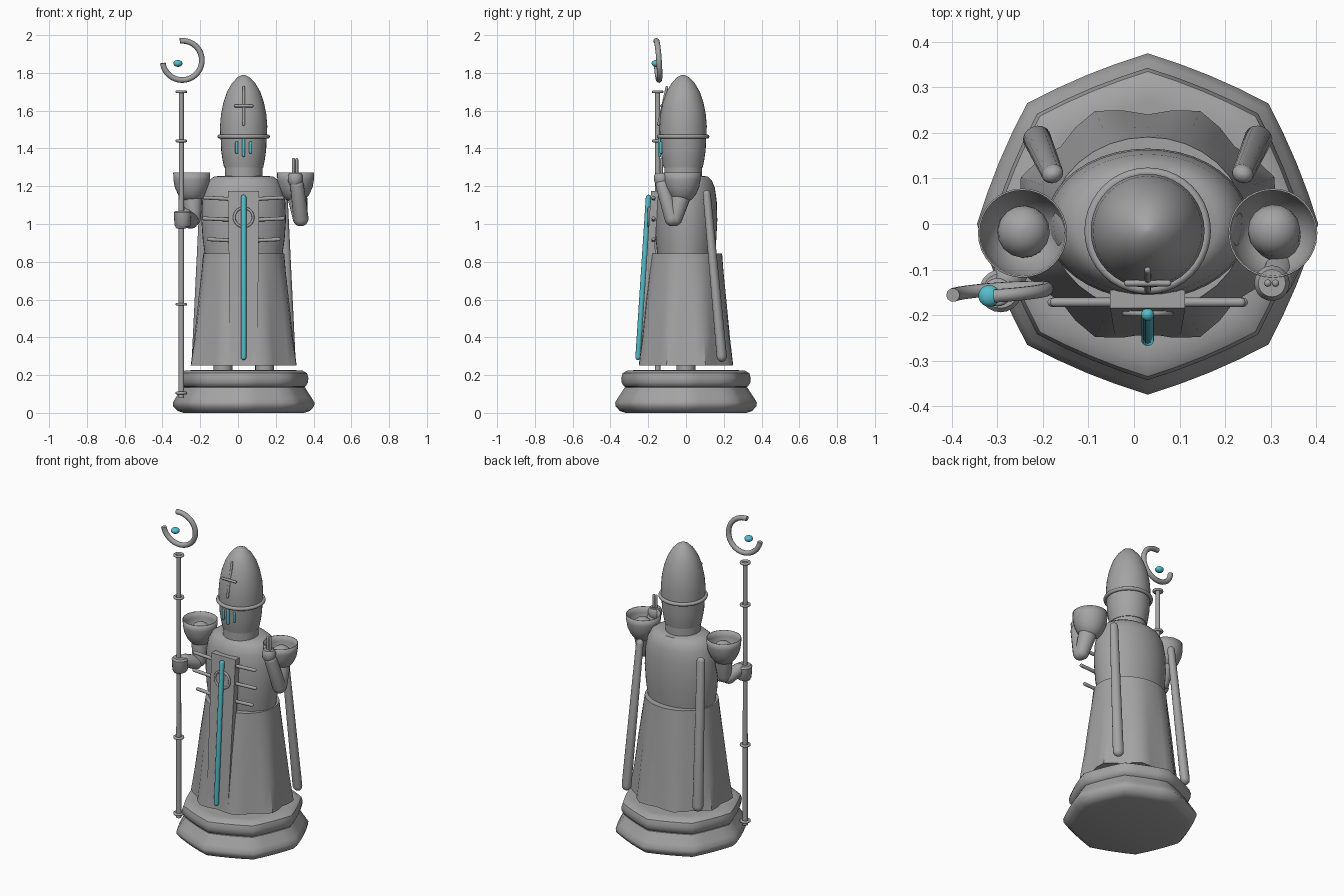
import bpy, bmesh, math
from mathutils import Vector

cube = bpy.data.objects.get("Cube")
if cube:
    bpy.data.objects.remove(cube)


def material(name, rgb):
    m = bpy.data.materials.new(name)
    m.use_nodes = True
    m.diffuse_color = (*rgb, 1)
    m.node_tree.nodes["Principled BSDF"].inputs["Base Color"].default_value = (*rgb, 1)
    return m


STONE = material("grey stone", (0.37, 0.37, 0.37))
GLOW = material("cyan glow", (0.09, 0.52, 0.6))
CX = 0.03  # middle of the figure


def finish(name, bm, mat, angle=40):
    bmesh.ops.recalc_face_normals(bm, faces=bm.faces)
    me = bpy.data.meshes.new(name)
    bm.to_mesh(me)
    bm.free()
    me.materials.append(mat)
    ob = bpy.data.objects.new(name, me)
    bpy.context.collection.objects.link(ob)
    bpy.ops.object.select_all(action="DESELECT")
    ob.select_set(True)
    bpy.context.view_layer.objects.active = ob
    bpy.ops.object.shade_smooth_by_angle(angle=math.radians(angle))
    return ob


def lathe(name, profile, loc=(0, 0, 0), mat=STONE, segs=32, sx=1, sy=1,
          shape=lambda a, t: 1, cap_top=True):
    """Revolve (radius, height) points; shape() varies the radius by angle."""
    bm = bmesh.new()
    rings = []
    for i, (r, z) in enumerate(profile):
        t = i / (len(profile) - 1)
        ring = []
        for k in range(segs):
            a = math.tau * k / segs
            q = r * shape(a, t)
            ring.append(bm.verts.new((q * sx * math.cos(a), q * sy * math.sin(a), z)))
        rings.append(ring)
    for lo, hi in zip(rings, rings[1:]):
        for k in range(segs):
            n = (k + 1) % segs
            bm.faces.new((lo[k], lo[n], hi[n], hi[k]))
    bm.faces.new(rings[0])
    if cap_top:
        bm.faces.new(rings[-1])
    ob = finish(name, bm, mat)
    ob.location = loc
    return ob


def limb(name, a, b, ra, rb, mat=STONE, rounded=True, segs=16, flat=1):
    """Tapered rod between two points, with round or flat ends."""
    a, b = Vector(a), Vector(b)
    length = (b - a).length
    if rounded:
        steps = [math.pi / 2 * i / 5 for i in range(6)]
        prof = [(ra * max(math.sin(s), 0.02), ra * (1 - math.cos(s))) for s in steps]
        prof += [(rb * max(math.cos(s), 0.02), length - rb * (1 - math.sin(s))) for s in steps]
    else:
        prof = [(ra, 0), (rb, length)]
    ob = lathe(name, prof, a, mat, segs, sy=flat)
    ob.rotation_euler = (b - a).to_track_quat("Z", "Y").to_euler()
    return ob


def ball(name, loc, size, mat=STONE):
    bm = bmesh.new()
    bmesh.ops.create_uvsphere(bm, u_segments=20, v_segments=12, radius=1)
    bmesh.ops.scale(bm, vec=size, verts=bm.verts)
    ob = finish(name, bm, mat)
    ob.location = loc
    return ob


def arc(name, loc, major, minor, start=0, end=360, mat=STONE, steps=40, rot=(0, 0, 0)):
    """Ring or open arc of round tube."""
    full = end - start >= 360
    bm = bmesh.new()
    rings = []
    for i in range(steps + (not full)):
        a = math.radians(start + (end - start) * i / steps)
        ring = []
        for k in range(10):
            b = math.tau * k / 10
            r = major + minor * math.cos(b)
            ring.append(bm.verts.new((r * math.cos(a), r * math.sin(a), minor * math.sin(b))))
        rings.append(ring)
    for lo, hi in zip(rings, rings[1:] + rings[:1] if full else rings[1:]):
        for k in range(10):
            n = (k + 1) % 10
            bm.faces.new((lo[k], lo[n], hi[n], hi[k]))
    if not full:
        bm.faces.new(rings[0])
        bm.faces.new(rings[-1])
    ob = finish(name, bm, mat)
    ob.location, ob.rotation_euler = loc, rot
    return ob


# Eight-sided plinth in two swollen tiers
def octagon(a, t):
    flat = math.cos(math.pi / 8) / math.cos(a % (math.pi / 4) - math.pi / 8)
    return 0.25 + 0.75 * flat


lathe("lower_plinth", [(0.32, 0), (0.35, 0.01), (0.373, 0.035), (0.375, 0.055), (0.36, 0.08),
                       (0.34, 0.11), (0.325, 0.135), (0.3, 0.14)], (CX, 0, 0), shape=octagon)
lathe("upper_plinth", [(0.3, 0.13), (0.328, 0.14), (0.34, 0.16), (0.343, 0.185),
                       (0.335, 0.21), (0.31, 0.225), (0.27, 0.226)], (CX, 0, 0), shape=octagon)


# Pleated skirt, deeper folds toward the hem
def pleats(a, t):
    return 1 - 0.055 * (1 - t) * math.cos(8 * a)


lathe("skirt", [(0.26, 0.25), (0.242, 0.4), (0.222, 0.6), (0.205, 0.75), (0.195, 0.845)],
      (CX, 0, 0), segs=32, sx=1.1, shape=pleats).scale.y = 0.98
lathe("torso", [(0.205, 0.835), (0.217, 0.92), (0.224, 1.02), (0.22, 1.12), (0.207, 1.19),
                (0.185, 1.23), (0.155, 1.252), (0.1, 1.255)], (CX, 0, 0), segs=40, sy=0.74)

# Head, pointed cap and brim
HY = -0.015
lathe("neck", [(0.1, 1.23), (0.1, 1.32)], (CX, HY, 0))
lathe("head", [(0.104, 1.3), (0.112, 1.34), (0.119, 1.39), (0.122, 1.46)], (CX, HY, 0))
lathe("pointed_cap", [(0.124, 1.455), (0.125, 1.52), (0.12, 1.58), (0.108, 1.64), (0.088, 1.7),
                      (0.062, 1.745), (0.032, 1.777), (0.012, 1.787), (0.001, 1.79)], (CX, HY, 0), segs=40)
arc("cap_brim", (CX, HY, 1.463), 0.128, 0.011)
limb("cross_upright", (CX, -0.147, 1.52), (CX, -0.1, 1.73), 0.007, 0.007)
limb("cross_bar", (CX - 0.052, -0.13, 1.625), (CX + 0.052, -0.13, 1.625), 0.007, 0.007)
for i, half in ((-1, 0.033), (0, 0.05), (1, 0.033)):
    x, y = CX + 0.037 * i, -0.14 + 0.007 * abs(i)
    limb("visor_slit", (x, y, 1.405 - half), (x, y, 1.405 + half), 0.008, 0.008, GLOW)

# Hanging front panel with glowing stripe, leaning outward at the foot
bm = bmesh.new()
bmesh.ops.create_cube(bm, size=1)
for v in bm.verts:
    top = v.co.z > 0
    front = v.co.y < 0
    v.co = (CX + v.co.x * (0.165 if top else 0.145),
            (-0.185 if top else -0.245) + (0 if front else 0.04),
            1.175 if top else 0.265)
finish("front_panel", bm, STONE, 30)
limb("panel_stripe", (CX, -0.198, 1.155), (CX, -0.255, 0.28), 0.014, 0.014, GLOW)
arc("chest_emblem", (CX, -0.196, 1.035), 0.05, 0.007, rot=(math.radians(90), 0, 0))

# Chest rods beside the panel
for z, reach in ((1.14, 0.215), (1.03, 0.22), (0.92, 0.195)):
    for s in (-1, 1):
        limb("chest_rod", (CX + s * 0.06, -0.172, z - 0.008), (CX + s * reach, -0.172, z), 0.01, 0.01)

# Mirrored shoulder cups, back streamers and feet
for s, side in ((-1, "right"), (1, "left")):
    x = CX + s * 0.275
    cup = lathe(side + "_shoulder_cup", [(0.02, 1.115), (0.05, 1.128), (0.072, 1.155),
                                         (0.09, 1.195), (0.097, 1.235), (0.098, 1.272)],
                (x, -0.02, 0), cap_top=False)
    skin = cup.modifiers.new("thickness", "SOLIDIFY")
    skin.thickness = 0.004
    limb(side + "_streamer", (CX + s * 0.208, 0.108, 1.18), (CX + s * 0.245, 0.192, 0.27),
         0.024, 0.031, flat=0.85)
    limb(side + "_foot", (CX + s * 0.11, 0, 0.22), (CX + s * 0.11, 0, 0.27), 0.05, 0.05, rounded=False)

# Raised left arm with two lifted fingers
limb("left_upper_arm", (0.3, 0, 1.25), (0.335, -0.07, 0.99), 0.058, 0.04)
limb("left_forearm", (0.338, -0.062, 0.99), (0.308, -0.135, 1.24), 0.04, 0.036)
lathe("left_hand", [(0.03, 1.21), (0.038, 1.225), (0.039, 1.255), (0.03, 1.27)], (0.303, -0.13, 0), segs=20)
for x, top in ((0.294, 1.35), (0.311, 1.35)):
    limb("raised_finger", (x, -0.13, 1.25), (x, -0.13, top), 0.008, 0.008)

# Right arm gripping the staff
SX, SY = -0.3, -0.15
limb("right_upper_arm", (-0.245, -0.01, 1.25), (-0.235, -0.04, 0.99), 0.058, 0.04)
limb("right_forearm", (-0.235, -0.025, 1.0), (-0.29, -0.15, 1.06), 0.042, 0.036)
lathe("right_fist", [(0.036, 0.985), (0.043, 0.995), (0.047, 1.06), (0.038, 1.07)], (-0.293, -0.147, 0), segs=20)

# Staff with collars, open crook and floating gem
limb("staff", (SX, SY, 0.08), (SX, SY, 1.7), 0.015, 0.013, rounded=False)
for z in (0.105, 0.575, 0.985, 1.44, 1.7):
    arc("staff_collar", (SX, SY, z), 0.023, 0.008, steps=24)
arc("staff_crook", (-0.295, -0.15, 1.866), 0.104, 0.015, -172, 97,
    rot=(math.radians(94), 0, math.radians(4)))
ball("crook_gem", (-0.318, -0.158, 1.85), (0.024, 0.024, 0.018), GLOW)
